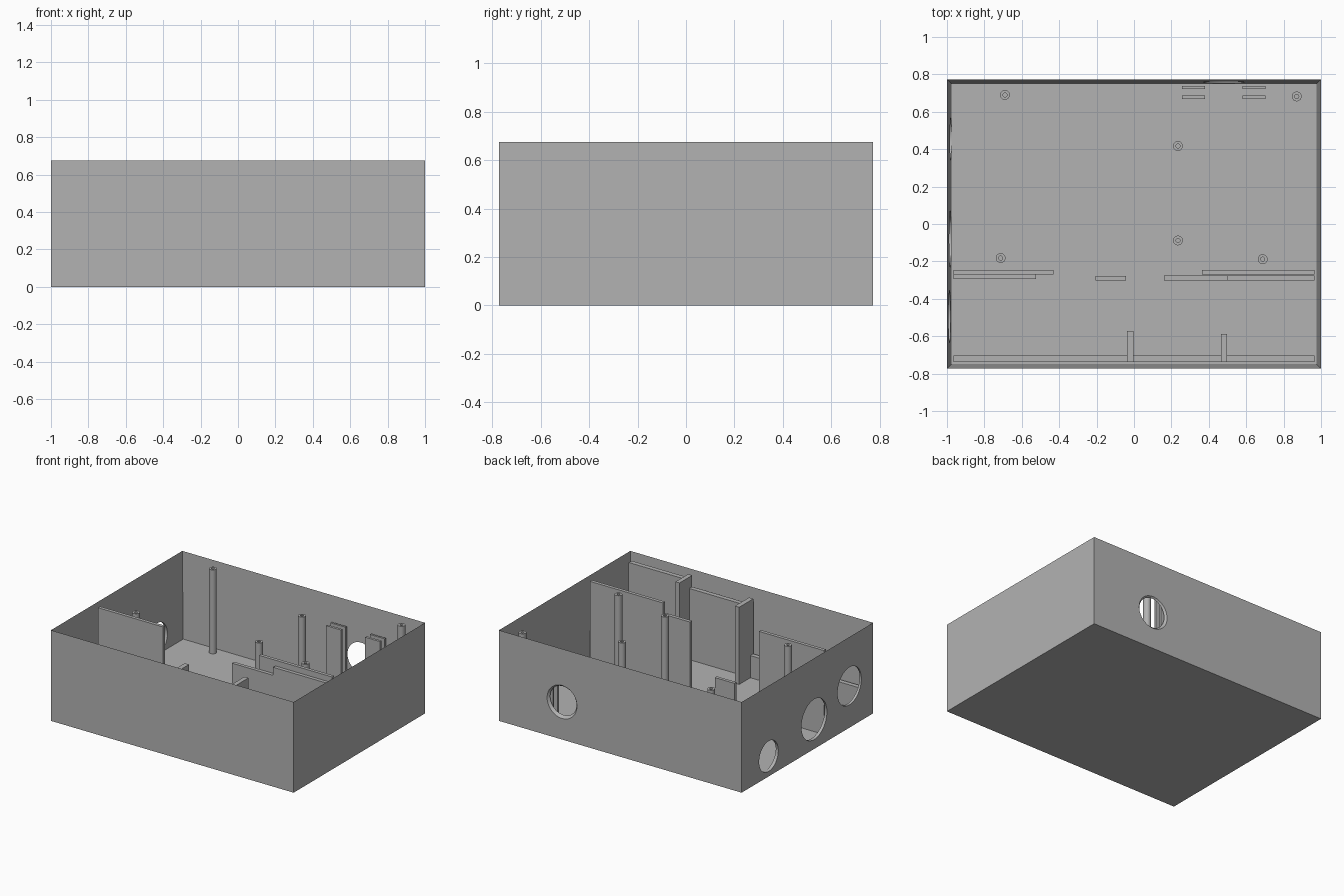
import bpy, bmesh, math
from mathutils import Matrix, Vector

cube = bpy.data.objects.get("Cube")
if cube:
    bpy.data.objects.remove(cube, do_unlink=True)

grey = bpy.data.materials.new("plain grey")
grey.use_nodes = True
colour = (0.45, 0.45, 0.45, 1)
grey.diffuse_color = colour
grey.node_tree.nodes["Principled BSDF"].inputs["Base Color"].default_value = colour

HALF_X, HALF_Y, HEIGHT = 1.0, 0.773, 0.675
WALL = 0.036
FLOOR = 0.035
IN_X, IN_Y = HALF_X - WALL, HALF_Y - WALL


def add_object(name, bm):
    bmesh.ops.recalc_face_normals(bm, faces=bm.faces)
    mesh = bpy.data.meshes.new(name)
    bm.to_mesh(mesh)
    bm.free()
    mesh.materials.append(grey)
    obj = bpy.data.objects.new(name, mesh)
    bpy.context.collection.objects.link(obj)
    return obj


def box(name, x0, x1, y0, y1, z1, z0=FLOOR):
    bm = bmesh.new()
    size = Matrix.Diagonal((x1 - x0, y1 - y0, z1 - z0, 1))
    mid = Matrix.Translation(((x0 + x1) / 2, (y0 + y1) / 2, (z0 + z1) / 2))
    bmesh.ops.create_cube(bm, size=1, matrix=mid @ size)
    return add_object(name, bm)


def lathe(name, profile, x, y, steps=32):
    """Spin a radius/height profile around a vertical axis."""
    bm = bmesh.new()
    verts = [bm.verts.new((x + r, y, z)) for r, z in profile]
    edges = [bm.edges.new(pair) for pair in zip(verts, verts[1:])]
    bmesh.ops.spin(bm, geom=verts + edges, cent=(x, y, 0), axis=(0, 0, 1),
                   angle=math.tau, steps=steps, use_merge=True)
    bmesh.ops.remove_doubles(bm, verts=bm.verts, dist=1e-5)
    return add_object(name, bm)


def smooth(obj):
    bpy.ops.object.select_all(action="DESELECT")
    obj.select_set(True)
    bpy.context.view_layer.objects.active = obj
    bpy.ops.object.shade_smooth_by_angle(angle=math.radians(30))


def cut_hole(target, centre, outward, r_outer, r_inner):
    """Cut a round hole through a wall, tapering from outside to inside."""
    bm = bmesh.new()
    depth = WALL * 2
    slope = (r_outer - r_inner) / 2
    turn = Vector(outward).to_track_quat("Z", "Y").to_matrix().to_4x4()
    bmesh.ops.create_cone(bm, cap_ends=True, segments=48, depth=depth,
                          radius1=r_inner - slope, radius2=r_outer + slope,
                          matrix=Matrix.Translation(centre) @ turn)
    cutter = add_object("hole_cutter", bm)
    cutter.hide_render = True
    mod = target.modifiers.new("hole", "BOOLEAN")
    mod.operation = "DIFFERENCE"
    mod.solver = "EXACT"
    mod.object = cutter
    bpy.context.view_layer.objects.active = target
    bpy.ops.object.modifier_apply(modifier=mod.name)
    bpy.data.objects.remove(cutter, do_unlink=True)


# Open tray: inset the top face and push it down to the floor
shell = box("case_shell", -HALF_X, HALF_X, -HALF_Y, HALF_Y, HEIGHT, 0)
bm = bmesh.new()
bm.from_mesh(shell.data)
top = max(bm.faces, key=lambda f: f.calc_center_median().z)
bmesh.ops.inset_region(bm, faces=[top], thickness=WALL)
bmesh.ops.translate(bm, verts=top.verts, vec=(0, 0, FLOOR - HEIGHT))
bm.to_mesh(shell.data)
bm.free()

# Round openings in the left-hand end wall and the back wall
for y, z, r in ((0.455, 0.15, 0.113), (-0.08, 0.22, 0.15), (-0.495, 0.31, 0.14)):
    cut_hole(shell, (-HALF_X + WALL / 2, y, z), (-1, 0, 0), r, r)
cut_hole(shell, (0.48, HALF_Y - WALL / 2, 0.28), (0, 1, 0), 0.123, 0.09)
smooth(shell)

# Hollow screw posts
POST_TOP = 0.66
profile = [(0, 0.4), (0.011, 0.4), (0.011, POST_TOP), (0.026, POST_TOP), (0.026, FLOOR)]
for i, (x, y) in enumerate([(-0.69, 0.69), (0.87, 0.682), (0.235, 0.417),
                            (0.235, -0.088), (-0.713, -0.182), (0.688, -0.188)]):
    smooth(lathe(f"screw_post_{i + 1}", profile, x, y))

# Divider panels, with lower backing panels on the front side
box("divider_left", -IN_X, -0.43, -0.27, -0.245, 0.66)
box("divider_left_backing", -IN_X, -0.525, -0.294, -0.27, 0.2)
box("divider_middle", -0.205, -0.043, -0.302, -0.278, 0.2)
box("divider_right", 0.363, IN_X, -0.27, -0.245, 0.66)
box("divider_right_backing_low", 0.16, 0.5, -0.301, -0.275, 0.56)
box("divider_right_backing_high", 0.5, IN_X, -0.301, -0.275, 0.62)

# Panels along the front wall and the two upright fins between them
box("front_panel_left", -IN_X, -0.038, -IN_Y, -0.703, 0.2)
box("front_panel_middle", -0.003, 0.465, -IN_Y, -0.703, 0.565)
box("front_panel_right", 0.498, IN_X, -IN_Y, -0.703, 0.625)
box("front_fin_left", -0.038, -0.003, -IN_Y, -0.572, 0.61)
box("front_fin_right", 0.465, 0.498, -IN_Y, -0.588, 0.65)

# Paired slot plates either side of the back opening
for side, x in (("inner", 0.257), ("outer", 0.58)):
    box(f"slot_plate_{side}_front", x, x + 0.123, 0.668, 0.686, 0.495)
    box(f"slot_plate_{side}_back", x, x + 0.123, 0.722, IN_Y, 0.495)
